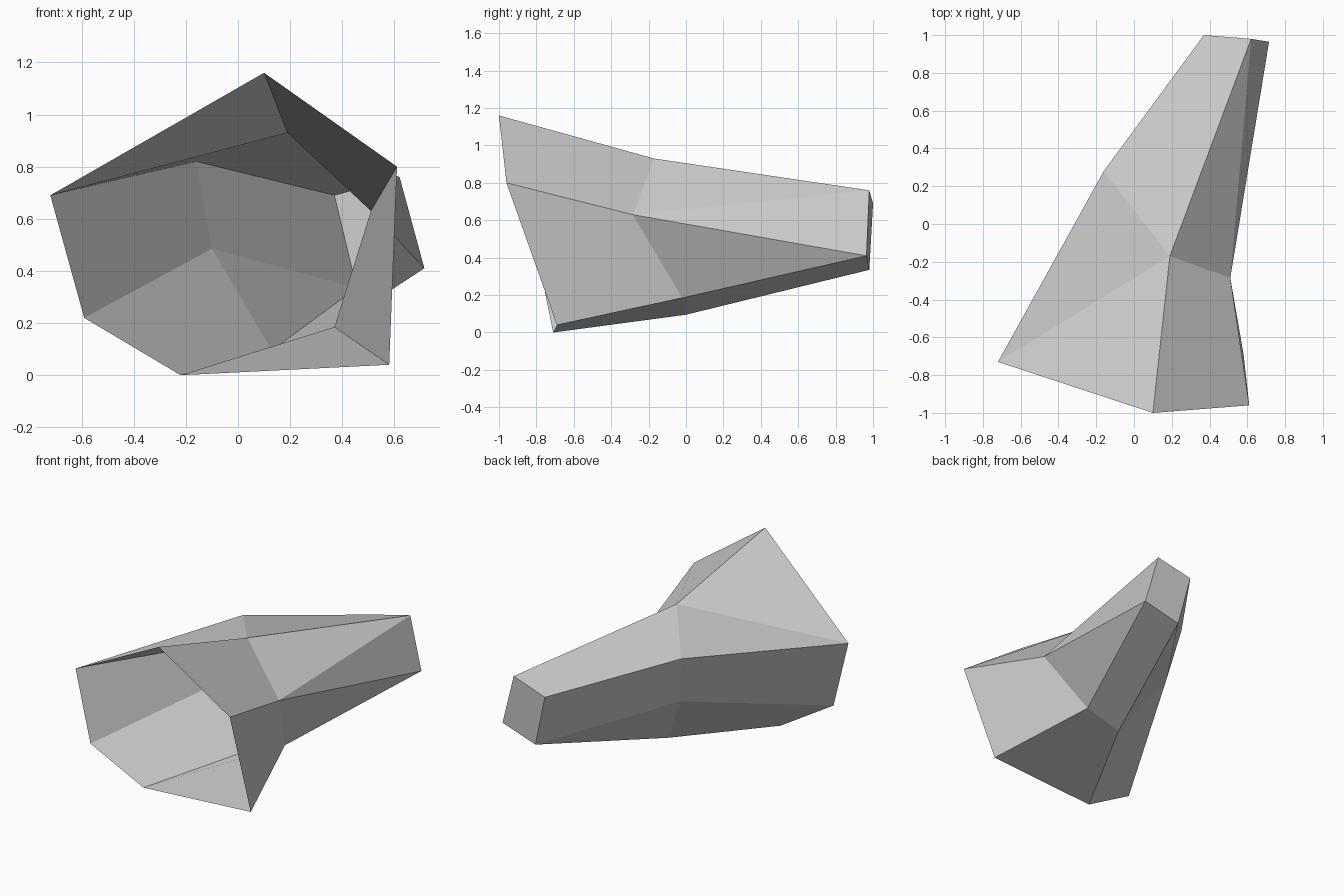
import bpy
import bmesh

cube = bpy.data.objects.get("Cube")
if cube:
    bpy.data.objects.remove(cube, do_unlink=True)

# Cross-sections, listed clockwise as seen from the front
mouth = [(-0.72, -0.73, 0.69), (0.10, -1.0, 1.16), (0.61, -0.96, 0.80),
         (0.58, -0.69, 0.04), (-0.22, -0.71, 0.0), (-0.59, -0.755, 0.22)]
waist = [(-0.16, 0.28, 0.82), (0.19, -0.17, 0.93), (0.51, -0.285, 0.63),
         (0.37, -0.02, 0.185), (0.13, 0.0, 0.095), (-0.10, 0.21, 0.485)]
tip = [(0.37, 1.0, 0.69), (0.62, 0.98, 0.76), (0.715, 0.965, 0.41),
       (0.455, 0.98, 0.335)]

bm = bmesh.new()
mouth_ring, waist_ring, tip_ring = [
    [bm.verts.new(p) for p in ring] for ring in (mouth, waist, tip)]


def bridge(front, back, folded):
    """Join two rings; the folded side is split into two triangles."""
    for i in range(len(front)):
        j = (i + 1) % len(front)
        loop = [front[j], back[j], back[i], front[i]]
        if front is mouth_ring and i == folded:
            loop = [front[i], front[j], back[j], back[i]]
        loop = list(dict.fromkeys(loop))
        if i == folded:
            bm.faces.new(loop[:3])
            bm.faces.new([loop[0], loop[2], loop[3]])
        else:
            bm.faces.new(loop)


# Flared open mouth, then the taper from six sides down to four
bridge(mouth_ring, waist_ring, 0)
a, b, c, d = tip_ring
bridge(waist_ring, [a, b, c, c, d, d], 1)

# Closed tip
bm.faces.new([a, b, c, d])
bm.normal_update()

mesh = bpy.data.meshes.new("faceted_horn")
bm.to_mesh(mesh)
bm.free()
horn = bpy.data.objects.new("faceted_horn", mesh)
bpy.context.collection.objects.link(horn)

# Single grey material
grey = bpy.data.materials.new("light_grey")
grey.use_nodes = True
colour = (0.6, 0.6, 0.6, 1.0)
grey.diffuse_color = colour
grey.node_tree.nodes["Principled BSDF"].inputs["Base Color"].default_value = colour
mesh.materials.append(grey)
